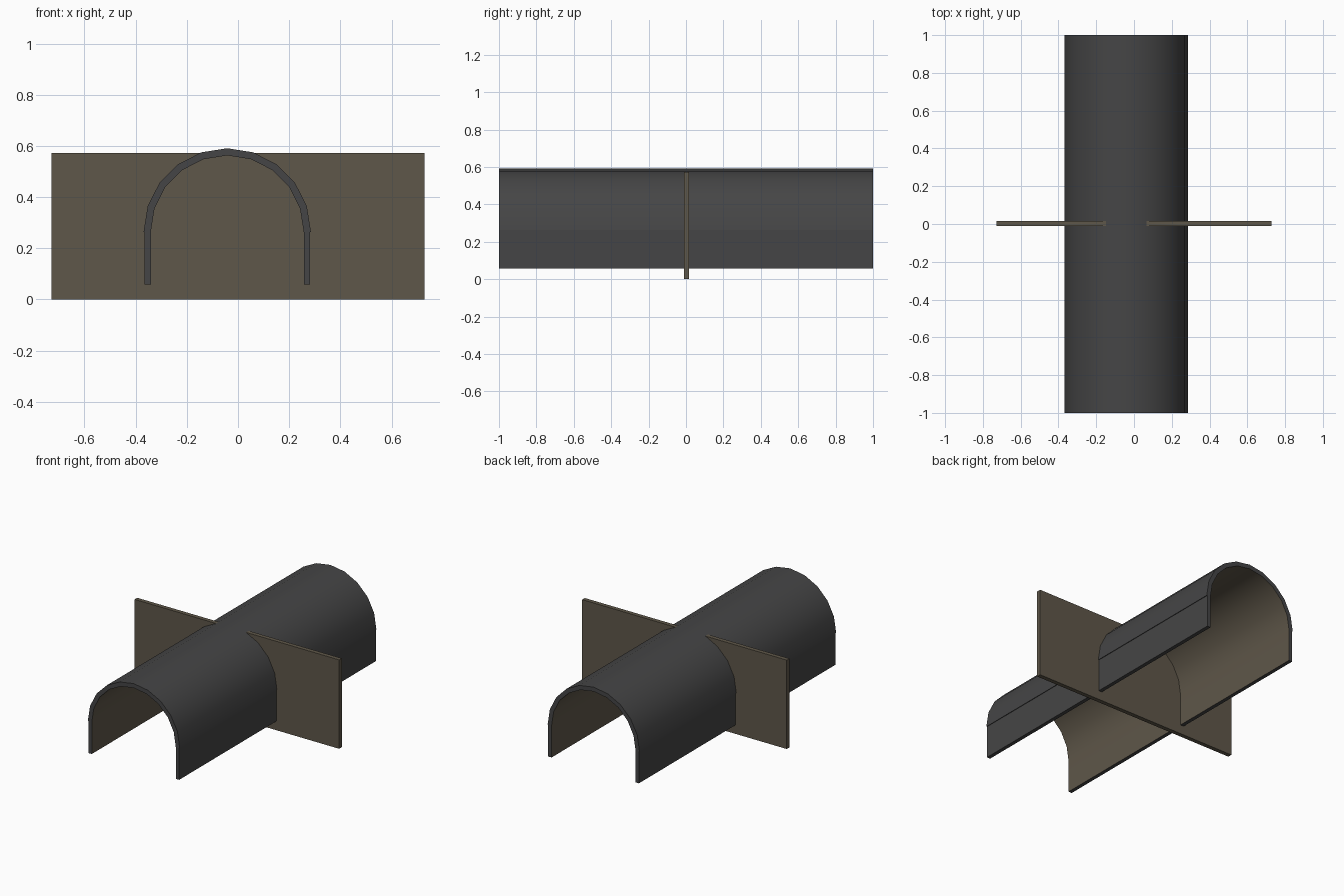
import bpy, bmesh, math

if "Cube" in bpy.data.objects:
    bpy.data.objects.remove(bpy.data.objects["Cube"])

def material(name, rgb):
    m = bpy.data.materials.new(name)
    m.diffuse_color = (*rgb, 1)
    m.use_nodes = True
    m.node_tree.nodes["Principled BSDF"].inputs["Base Color"].default_value = m.diffuse_color
    return m

grey = material("dark grey", (0.06, 0.06, 0.061))
brown = material("brown stone", (0.114, 0.095, 0.067))

CX, CZ, R_OUT, R_IN, SEGMENTS = -0.042, 0.264, 0.327, 0.299, 10
BOTTOM, WALL_TOP = 0.058, 0.27

def arc(radius):
    return [(CX - radius * math.cos(math.pi * i / SEGMENTS),
             CZ + radius * math.sin(math.pi * i / SEGMENTS)) for i in range(SEGMENTS + 1)]

# Half-round vault on straight walls, grey outside and brown inside
W = 0.323  # wall half width, slightly inside the arch
outer = [(CX - W, BOTTOM), (CX - W, CZ)] + arc(R_OUT) + [(CX + W, CZ), (CX + W, BOTTOM)]
inner = [(CX - R_IN, BOTTOM)] + arc(R_IN) + [(CX + R_IN, BOTTOM)]
profile = outer + inner[::-1]
n, n_out = len(profile), len(outer)

bm = bmesh.new()
front = [bm.verts.new((x, -1, z)) for x, z in profile]
back = [bm.verts.new((x, 1, z)) for x, z in profile]
bm.faces.new(front)
bm.faces.new(back[::-1])
for i in range(n):
    j = (i + 1) % n
    f = bm.faces.new((front[i], back[i], back[j], front[j]))
    f.material_index = 1 if n_out <= i < n - 1 else 0
bmesh.ops.recalc_face_normals(bm, faces=bm.faces)
mesh = bpy.data.meshes.new("tunnel_vault")
bm.to_mesh(mesh)
bm.free()
mesh.materials.append(grey)
mesh.materials.append(brown)
vault = bpy.data.objects.new("tunnel_vault", mesh)
bpy.context.collection.objects.link(vault)
bpy.context.view_layer.objects.active = vault
vault.select_set(True)
bpy.ops.object.shade_smooth_by_angle(angle=math.radians(30))

# Thin cross wall through the middle
bpy.ops.mesh.primitive_cube_add(size=1, location=(0, 0.002, 0.286))
wall = bpy.context.object
wall.name = "cross_wall"
wall.scale = (1.456, 0.027, 0.572)
wall.data.materials.append(brown)
